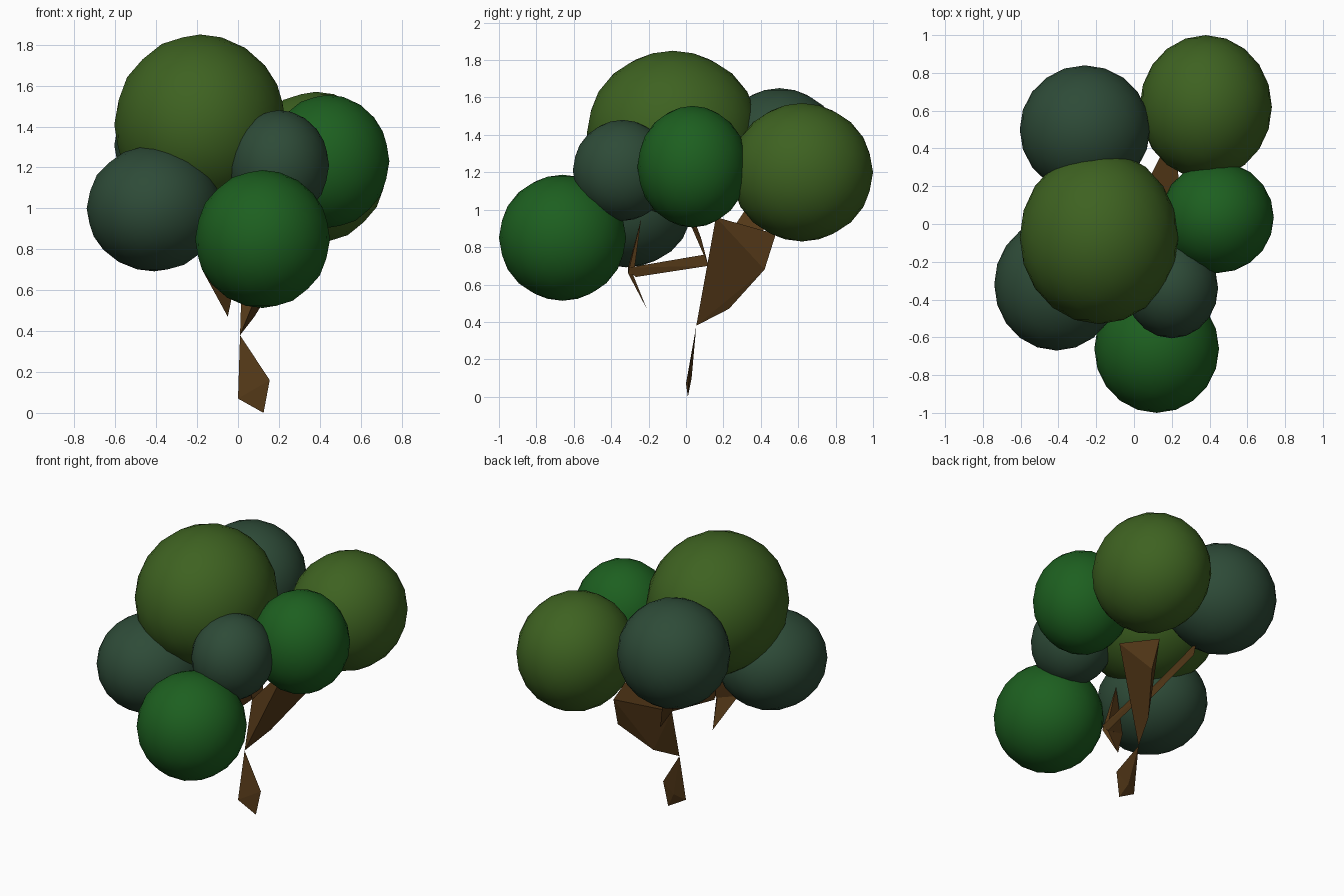
import bpy, bmesh

if "Cube" in bpy.data.objects:
    bpy.data.objects.remove(bpy.data.objects["Cube"])


def material(name, color):
    m = bpy.data.materials.new(name)
    m.diffuse_color = (*color, 1)
    m.use_nodes = True
    m.node_tree.nodes["Principled BSDF"].inputs["Base Color"].default_value = m.diffuse_color
    return m


OLIVE = material("olive_leaf", (0.048, 0.122, 0.015))
GREEN = material("green_leaf", (0.012, 0.115, 0.014))
TEAL = material("teal_leaf", (0.027, 0.07, 0.039))
BARK = material("bark", (0.088, 0.04, 0.009))


# Foliage: slightly stretched icospheres
def foliage(name, center, radii, mat):
    bpy.ops.mesh.primitive_ico_sphere_add(subdivisions=3, radius=1, location=center)
    ob = bpy.context.object
    ob.name = name
    ob.scale = radii
    ob.data.materials.append(mat)
    bpy.ops.object.shade_smooth()


foliage("crown_top", (-0.185, -0.07, 1.41), (0.42, 0.46, 0.44), OLIVE)
foliage("crown_back_right", (0.38, 0.62, 1.2), (0.35, 0.38, 0.37), OLIVE)
foliage("crown_right", (0.44, 0.035, 1.23), (0.30, 0.295, 0.325), GREEN)
foliage("crown_front", (0.12, -0.66, 0.85), (0.33, 0.34, 0.337), GREEN)
foliage("crown_inner_front", (0.2, -0.34, 1.21), (0.245, 0.265, 0.27), TEAL)
foliage("crown_left", (-0.41, -0.32, 1.0), (0.33, 0.35, 0.308), TEAL)
foliage("crown_back_left", (-0.26, 0.5, 1.31), (0.345, 0.34, 0.34), TEAL)


# Wood: angular low-poly limbs, each the hull of a few corner points
def limb(name, points):
    bm = bmesh.new()
    for p in points:
        bm.verts.new(p)
    bmesh.ops.convex_hull(bm, input=bm.verts[:])
    me = bpy.data.meshes.new(name)
    bm.to_mesh(me)
    bm.free()
    me.materials.append(BARK)
    bpy.context.collection.objects.link(bpy.data.objects.new(name, me))


FORK = (0.02, 0.12, 0.70)      # where the branches leave the trunk
WAIST = (0.01, 0.055, 0.38)    # pinch between lower and upper trunk

limb("trunk_base", [(0, 0, 0.07), (0.125, 0.01, 0), (0.155, 0.02, 0.16),
                    WAIST, (0.07, 0.03, 0.1)])
limb("trunk_upper", [WAIST, (0.08, 0.23, 0.47), (0.21, 0.42, 0.68),
                     (0.2, 0.48, 0.87), FORK, (0.25, 0.16, 0.96)])
limb("branch_back", [FORK, (0.05, 0.2, 0.62), (-0.2, 0.35, 1.05), (-0.12, 0.42, 0.9)])
limb("branch_front", [FORK, (0.02, 0.1, 0.76), (-0.01, -0.31, 0.69), (-0.02, -0.27, 0.64)])
limb("branch_front_stub", [(-0.05, -0.21, 0.47), (-0.17, -0.31, 0.69),
                           (-0.01, -0.31, 0.66), (-0.03, -0.29, 0.67)])
limb("branch_front_tip", [(-0.17, -0.31, 0.69), (-0.01, -0.31, 0.66),
                          (-0.02, -0.28, 0.65), (-0.06, -0.24, 0.95)])
limb("branch_top", [FORK, (0.0, 0.02, 0.93), (0.03, 0.08, 0.85), (-0.04, 0.05, 0.93)])
